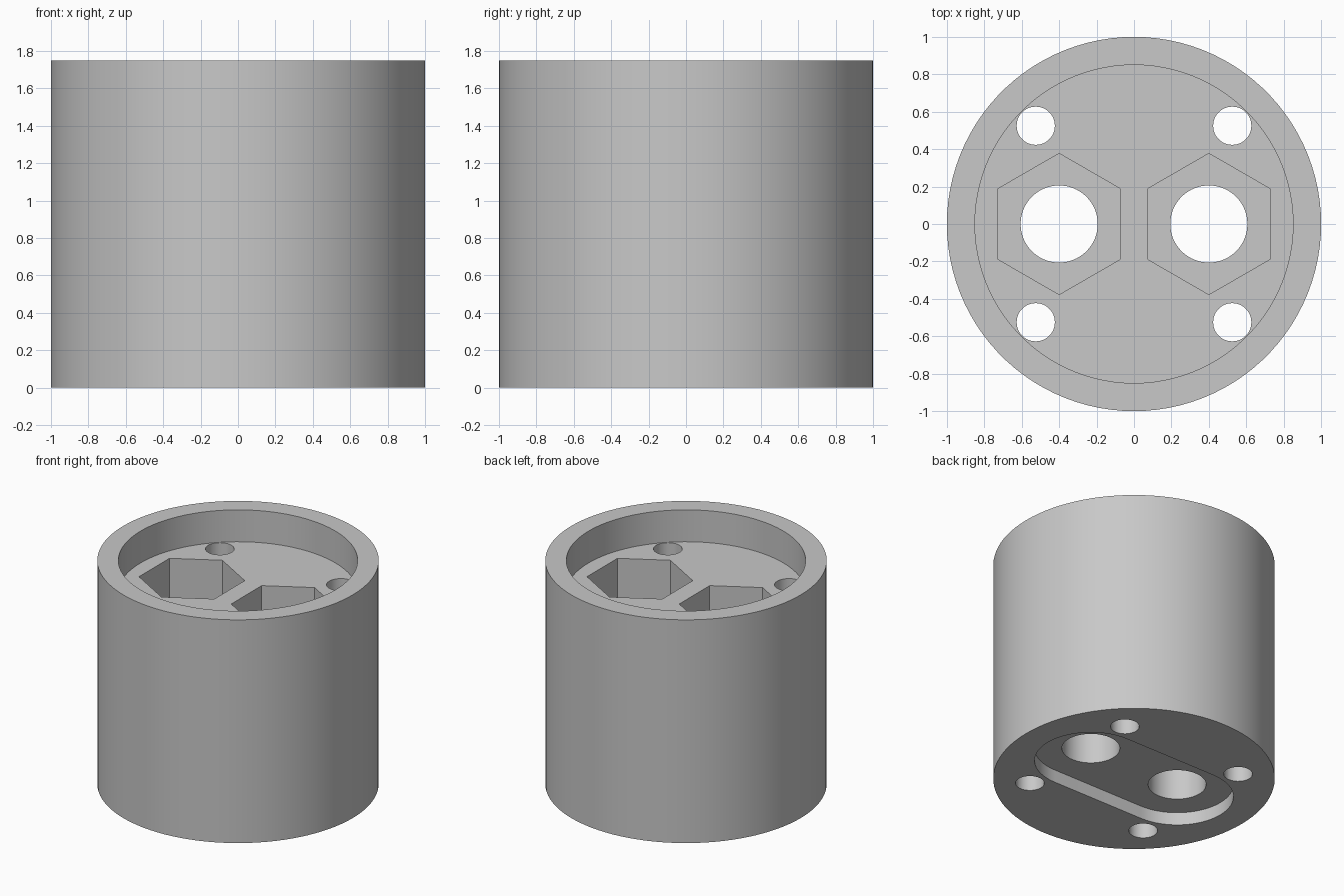
import bpy
import bmesh
from math import cos, sin, pi, radians

if "Cube" in bpy.data.objects:
    bpy.data.objects.remove(bpy.data.objects["Cube"], do_unlink=True)

HEIGHT = 1.75
FLOOR = 1.5         # floor of the top recess
POCKET = 1.0        # floor of the hexagonal pockets
SLOT = 0.1          # ceiling of the underside slot
OVER = 0.2          # how far cutters reach past the body

grey = bpy.data.materials.new("plain grey")
grey.use_nodes = True
grey.diffuse_color = (0.58, 0.58, 0.58, 1)
grey.node_tree.nodes["Principled BSDF"].inputs["Base Color"].default_value = grey.diffuse_color


def arc(x, y, r, n, start=0.0, sweep=2 * pi, closed=True):
    steps = n if closed else n - 1
    return [(x + r * cos(start + sweep * i / steps),
             y + r * sin(start + sweep * i / steps)) for i in range(n)]


def prism(name, outline, z0, z1):
    """Upright solid with the given outline."""
    bm = bmesh.new()
    base = bm.faces.new([bm.verts.new((x, y, z0)) for x, y in outline])
    grown = bmesh.ops.extrude_face_region(bm, geom=[base])["geom"]
    top = [v for v in grown if isinstance(v, bmesh.types.BMVert)]
    bmesh.ops.translate(bm, verts=top, vec=(0, 0, z1 - z0))
    bmesh.ops.recalc_face_normals(bm, faces=bm.faces)
    mesh = bpy.data.meshes.new(name)
    bm.to_mesh(mesh)
    bm.free()
    mesh.materials.append(grey)
    obj = bpy.data.objects.new(name, mesh)
    bpy.context.collection.objects.link(obj)
    return obj


body = prism("cylinder_body", arc(0, 0, 1, 100), 0, HEIGHT)
bpy.ops.object.select_all(action="DESELECT")
body.select_set(True)
bpy.context.view_layer.objects.active = body


def cut(name, outline, z0, z1):
    cutter = prism(name, outline, z0, z1)
    cutter.hide_render = True
    mod = body.modifiers.new(name, "BOOLEAN")
    mod.operation = "DIFFERENCE"
    mod.solver = "EXACT"
    mod.object = cutter
    bpy.ops.object.modifier_apply(modifier=mod.name)
    bpy.data.objects.remove(cutter, do_unlink=True)


# Round recess in the top and rounded slot in the underside
cut("top_recess", arc(0, 0, 0.85, 100), FLOOR, HEIGHT + OVER)
slot = (arc(0.4, 0, 0.4, 49, -pi / 2, pi, False)
        + arc(-0.4, 0, 0.4, 49, pi / 2, pi, False))
cut("bottom_slot", slot, -OVER, SLOT)

for side in (-1, 1):
    # Hexagonal pocket over a bolt hole
    cut("hex_pocket", arc(side * 0.4, 0, 0.377, 6, pi / 2), POCKET, HEIGHT + OVER)
    cut("bolt_hole", arc(side * 0.4, 0, 0.206, 64), -OVER, HEIGHT + OVER)
    # Small through holes
    for end in (-1, 1):
        cut("corner_hole", arc(side * 0.525, end * 0.525, 0.102, 48), -OVER, HEIGHT + OVER)

bpy.ops.object.shade_smooth_by_angle(angle=radians(30))
